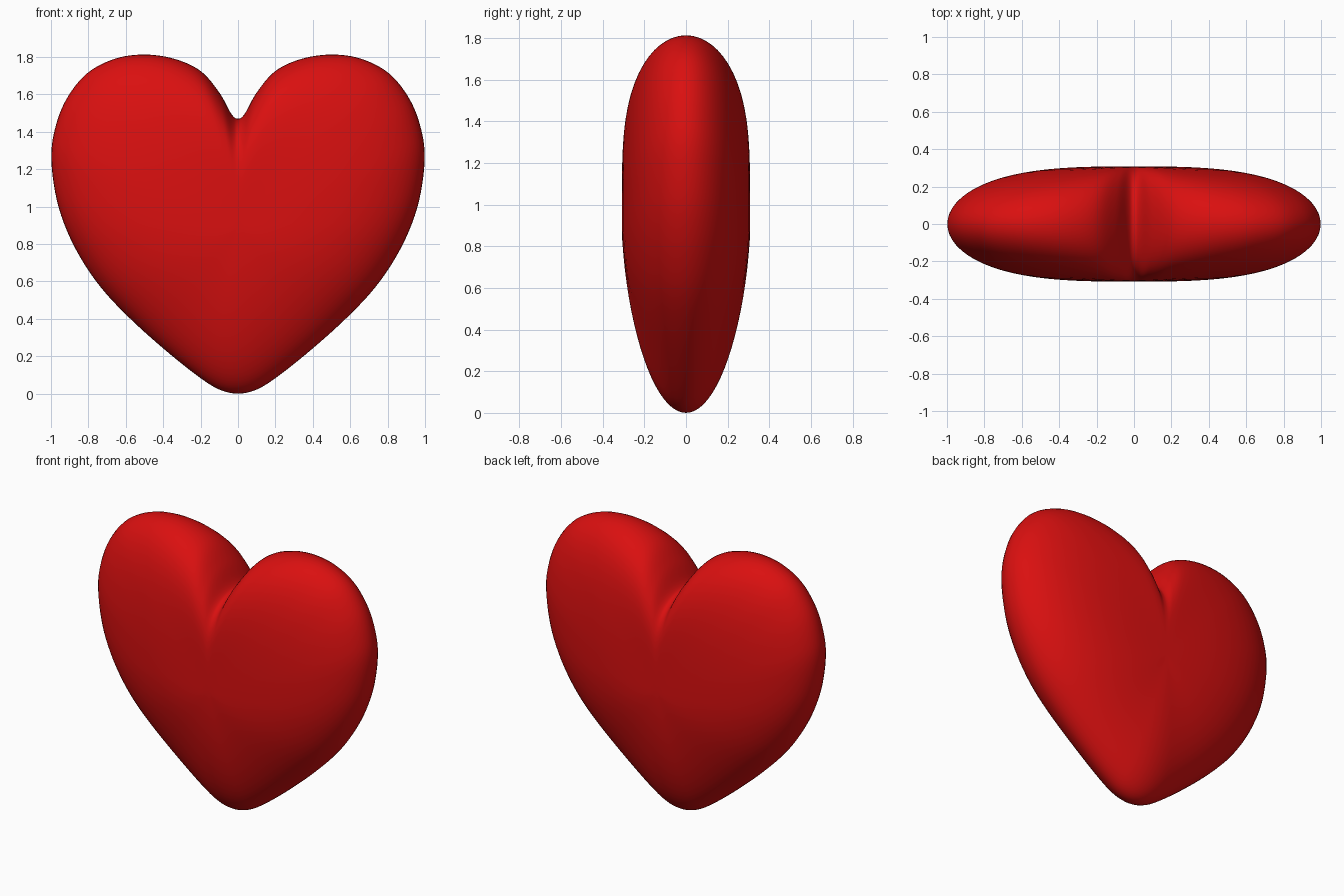
import bpy
import bmesh
import math
from mathutils import Vector

cube = bpy.data.objects.get("Cube")
if cube:
    bpy.data.objects.remove(cube, do_unlink=True)

HALF_DEPTH = 0.308
CENTER = Vector((0, 0.9))
RINGS = 40
STEPS = 6

# Right half of the outline (x, z), from the notch round to the bottom tip
half = [(0, 1.47), (0.035, 1.495), (0.1, 1.61), (0.2, 1.725), (0.34, 1.79),
        (0.5, 1.813), (0.66, 1.79), (0.81, 1.71), (0.92, 1.57), (0.98, 1.41),
        (0.998, 1.25), (0.97, 1.04), (0.91, 0.86), (0.82, 0.69), (0.71, 0.54),
        (0.56, 0.385), (0.38, 0.225), (0.21, 0.09), (0.1, 0.022), (0, 0)]
points = [Vector(p) for p in half]
points += [Vector((-p.x, p.y)) for p in points[-2:0:-1]]


def smooth_loop(pts, steps):
    """Closed Catmull-Rom curve through the points."""
    out = []
    n = len(pts)
    for i in range(n):
        a, b, c, d = (pts[(i + k) % n] for k in (-1, 0, 1, 2))
        for j in range(steps):
            t = j / steps
            out.append(0.5 * (2 * b + (c - a) * t + (2 * a - 5 * b + 4 * c - d) * t ** 2
                              + (3 * b - a - 3 * c + d) * t ** 3))
    return out


def fullness(direction):
    """How boxy the cross-section is: soft at the tip, fullest at the notch."""
    up = direction.normalized().y
    if up < 0:
        return 3.0 - 1.35 * (-up) ** 1.5
    return 3.0 + 2.0 * up ** 12


# Heart body: scaled outlines stacked from the front pole to the back pole
outline = smooth_loop(points, STEPS)
bm = bmesh.new()
rings = []
for i in range(1, RINGS):
    phi = math.pi * i / RINGS
    s = math.sin(phi)
    side = -1 if i < RINGS / 2 else 1
    ring = []
    for p in outline:
        ray = p - CENTER
        q = CENTER + ray * s
        depth = HALF_DEPTH * math.sqrt(max(0, 1 - s ** fullness(ray)))
        ring.append(bm.verts.new((q.x, side * depth, q.y)))
    rings.append(ring)

n = len(outline)
for a, b in zip(rings, rings[1:]):
    for j in range(n):
        k = (j + 1) % n
        bm.faces.new((a[j], a[k], b[k], b[j]))
for ring, y in ((rings[0], -HALF_DEPTH), (rings[-1], HALF_DEPTH)):
    pole = bm.verts.new((CENTER.x, y, CENTER.y))
    for j in range(n):
        bm.faces.new((pole, ring[j], ring[(j + 1) % n]))
bmesh.ops.recalc_face_normals(bm, faces=bm.faces)

mesh = bpy.data.meshes.new("heart")
bm.to_mesh(mesh)
bm.free()
mesh.shade_smooth()
heart = bpy.data.objects.new("heart", mesh)
bpy.context.collection.objects.link(heart)

# Red material
red = bpy.data.materials.new("red")
red.use_nodes = True
colour = (0.7, 0.005, 0.005, 1)
red.diffuse_color = colour
red.node_tree.nodes["Principled BSDF"].inputs["Base Color"].default_value = colour
mesh.materials.append(red)
